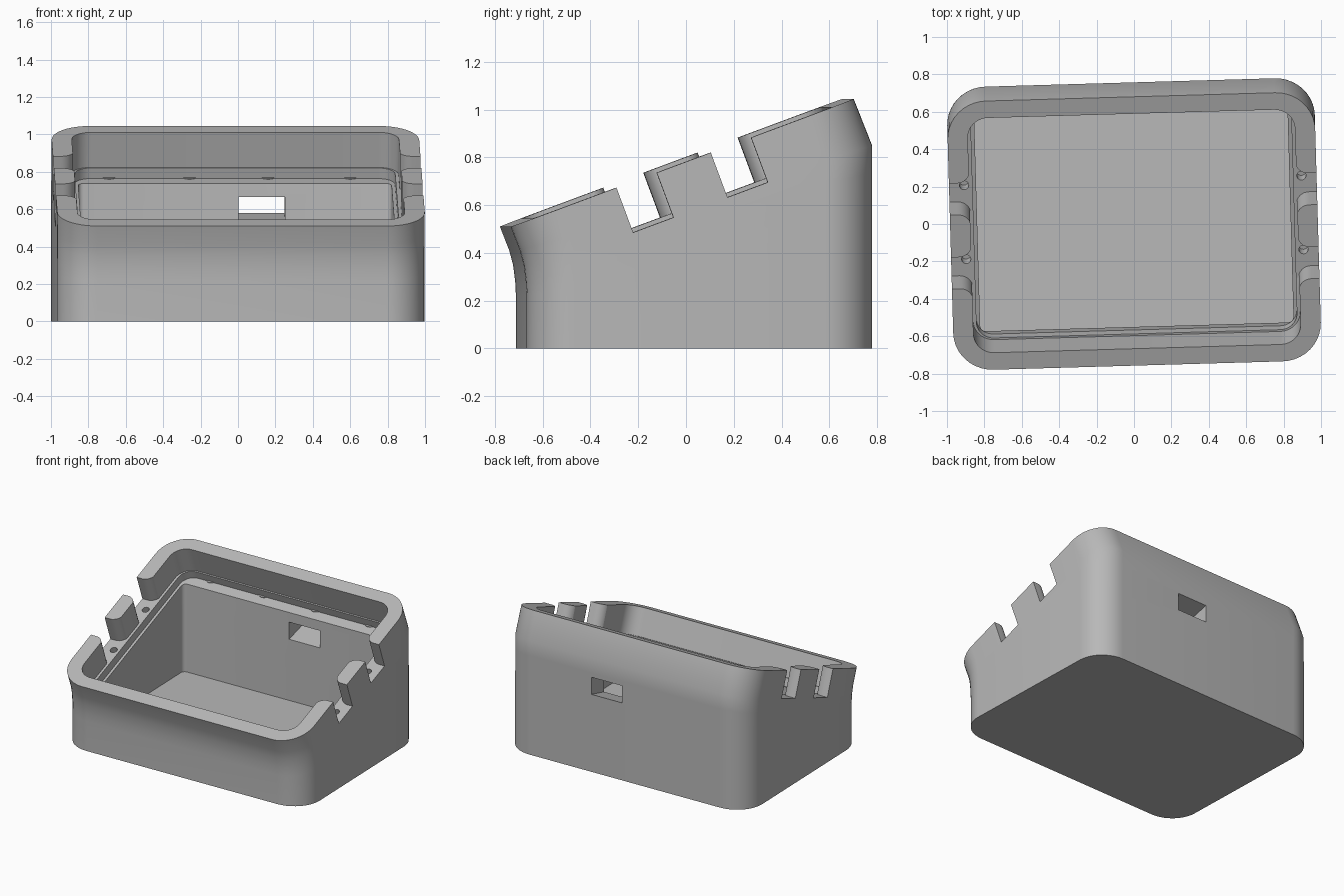
import bpy, bmesh, math
from mathutils import Matrix, Vector

cube = bpy.data.objects.get("Cube")
if cube:
    bpy.data.objects.remove(cube, do_unlink=True)

grey = bpy.data.materials.new("mid_grey")
grey.use_nodes = True
colour = (0.48, 0.48, 0.48, 1)
grey.diffuse_color = colour
grey.node_tree.nodes["Principled BSDF"].inputs["Base Color"].default_value = colour

# Rim plane: tilted up towards the back
FRONT, BACK = Vector((0, -0.757, 0.51)), Vector((0, 0.68, 1.045))
TILT = math.atan2(BACK.z - FRONT.z, BACK.y - FRONT.y)
RIM = Matrix.Translation((FRONT + BACK) / 2) @ Matrix.Rotation(TILT, 4, 'X')


def rounded_rect(hx, hy, r, n=10):
    pts = []
    for k, (sx, sy) in enumerate([(1, 1), (-1, 1), (-1, -1), (1, -1)]):
        for i in range(n + 1):
            a = math.pi / 2 * (k + i / n)
            pts.append((sx * (hx - r) + r * math.cos(a), sy * (hy - r) + r * math.sin(a)))
    return pts


def loft(name, rings):
    bm = bmesh.new()
    loops = [[bm.verts.new(p) for p in ring] for ring in rings]
    n = len(loops[0])
    for a, b in zip(loops, loops[1:]):
        for i in range(n):
            j = (i + 1) % n
            bm.faces.new((a[i], a[j], b[j], b[i]))
    bm.faces.new(loops[0][::-1])
    bm.faces.new(loops[-1])
    bmesh.ops.recalc_face_normals(bm, faces=bm.faces)
    mesh = bpy.data.meshes.new(name)
    bm.to_mesh(mesh)
    bm.free()
    mesh.materials.append(grey)
    obj = bpy.data.objects.new(name, mesh)
    bpy.context.collection.objects.link(obj)
    return obj


def prism(name, outline, z0, z1, frame=Matrix()):
    return loft(name, [[frame @ Vector((x, y, z)) for x, y in outline] for z in (z0, z1)])


def circle(x, y, r, n=16):
    return [(x + r * math.cos(2 * math.pi * i / n), y + r * math.sin(2 * math.pi * i / n)) for i in range(n)]


# Outer body: rounded rings running up the curved front and the bent back
front_path = [(-0.69, 0), (-0.69, 0.22), (-0.693, 0.28), (-0.702, 0.35), (-0.718, 0.41), FRONT.yz]
back_path = [(0.757, 0), (0.757, 0.5), (0.757, 0.62), (0.757, 0.74), (0.757, 0.85), BACK.yz]
outline = rounded_rect(0.983, 0.75, 0.21)
rings = []
for (fy, fz), (by, bz) in zip(front_path, back_path):
    ring = []
    for x, v in outline:
        t = (v + 0.75) / 1.5
        ring.append((x, fy + t * (by - fy), fz + t * (bz - fz)))
    rings.append(ring)
body = loft("case_body", rings)

# Cutters: stepped recess under the rim, then the vertical cavity
cutters = [
    prism("recess_cut", rounded_rect(0.875, 0.67, 0.11), -0.2, 0.2, RIM),
    prism("step_cut", rounded_rect(0.857, 0.66, 0.09), -0.26, -0.1, RIM),
]
cavity = [(x, y + 0.025) for x, y in rounded_rect(0.838, 0.575, 0.03, 4)]
cutters.append(prism("cavity_cut", cavity, 0.08, 0.8))

# Side notches with flared inner ends, and a screw hole in each floor
half, flare = 0.09, 0.07
for side in (-1, 1):
    for y in (-0.235, 0.16):
        u = (y - RIM.translation.y) / math.cos(TILT)
        arc = [(0.94 - flare * math.sin(a), half + flare * (1 - math.cos(a)))
               for a in [math.pi / 2 * i / 8 for i in range(9)]]
        edge = [(1.2, half)] + arc + [(0.8, half + flare)]
        notch = [(side * x, u + w) for x, w in edge] + [(side * x, u - w) for x, w in reversed(edge)]
        cutters.append(prism("notch_cut", notch, -0.2, 0.2, RIM))
        cutters.append(prism("screw_hole_cut", circle(side * 0.902, u + 0.003, 0.025), -0.27, -0.15, RIM))

# Cable port sloping through the back wall
port = Matrix.Translation((0.145, 0.595, 0.6)) @ Matrix.Rotation(math.radians(15), 4, 'X')
cutters.append(prism("port_cut", [(-0.125, -0.1), (0.125, -0.1), (0.125, 0.4), (-0.125, 0.4)],
                     -0.062, 0.062, port))

for cutter in cutters:
    cutter.hide_render = True
    mod = body.modifiers.new(cutter.name, 'BOOLEAN')
    mod.operation = 'DIFFERENCE'
    mod.solver = 'EXACT'
    mod.object = cutter
    bpy.context.view_layer.objects.active = body
    bpy.ops.object.modifier_apply(modifier=mod.name)
    bpy.data.objects.remove(cutter, do_unlink=True)

# Small round pegs along the back ledge
pegs = []
for x in (-0.67, -0.24, 0.18, 0.62):
    u = (0.61 - RIM.translation.y) / math.cos(TILT)
    pegs.append(prism("ledge_peg", circle(x, u, 0.045), -0.285, -0.255, RIM))

# The whole case sits slightly turned on its base
for obj in [body] + pegs:
    obj.data.transform(Matrix.Rotation(math.radians(1.65), 4, 'Z'))
    bpy.ops.object.select_all(action='DESELECT')
    obj.select_set(True)
    bpy.context.view_layer.objects.active = obj
    bpy.ops.object.shade_smooth_by_angle(angle=math.radians(25))
